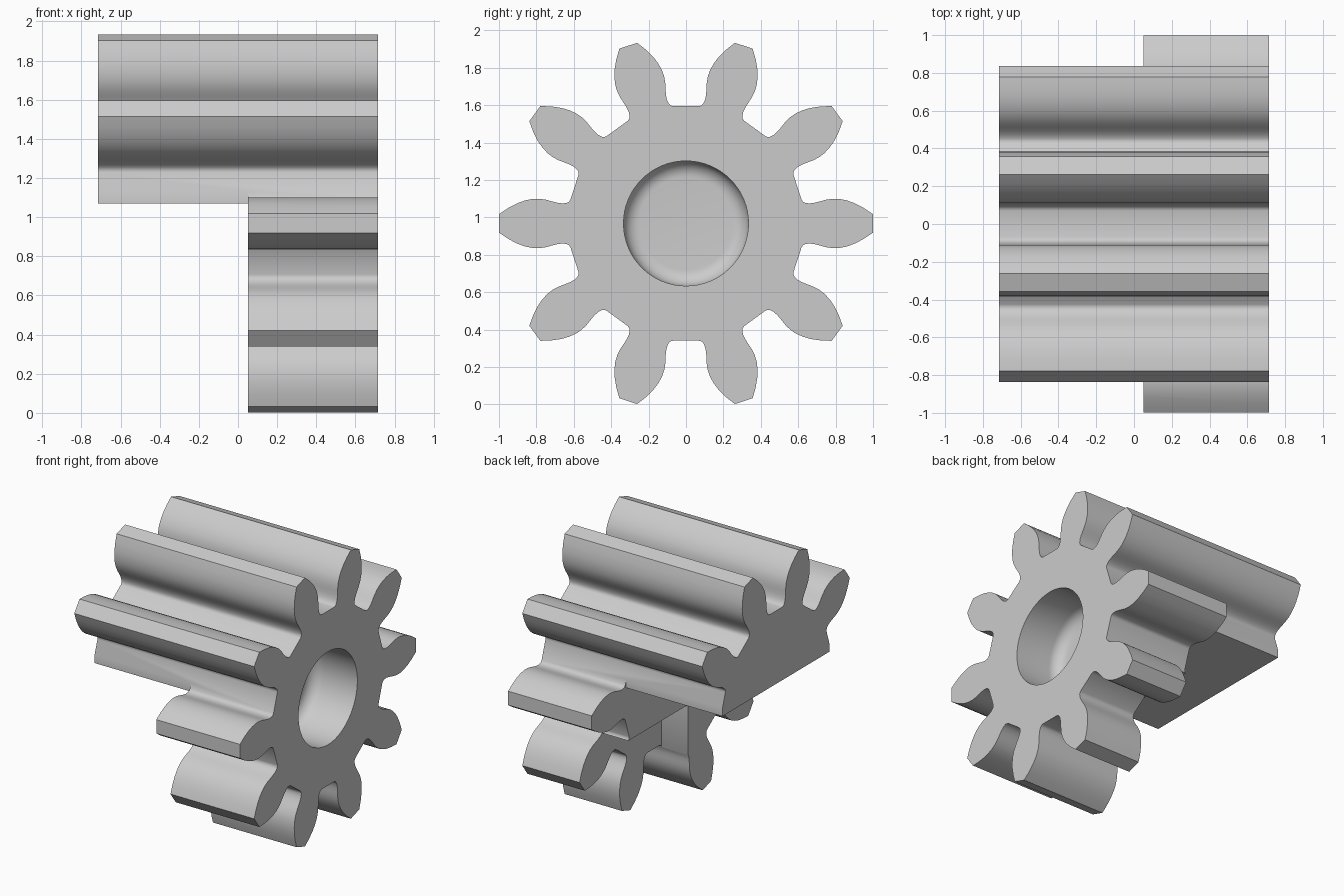
import bpy
import math

AXIS_Z = 0.968       # height of the gear axis
HALF = 0.715         # half the gear length along x
TEETH = 10

if "Cube" in bpy.data.objects:
    bpy.data.objects.remove(bpy.data.objects["Cube"])

steel = bpy.data.materials.new("grey_metal")
steel.use_nodes = True
GREY = (0.6, 0.6, 0.6, 1)
steel.diffuse_color = GREY
steel.node_tree.nodes["Principled BSDF"].inputs["Base Color"].default_value = GREY


def make_object(name, verts, faces):
    mesh = bpy.data.meshes.new(name)
    mesh.from_pydata(verts, [], faces)
    obj = bpy.data.objects.new(name, mesh)
    bpy.context.collection.objects.link(obj)
    mesh.materials.append(steel)
    return obj


def loft(name, rings):
    """Closed solid through rings of equal vertex count, capped at both ends."""
    n = len(rings[0])
    verts = [v for ring in rings for v in ring]
    faces = [list(range(n))[::-1], list(range(len(verts) - n, len(verts)))]
    for r in range(len(rings) - 1):
        for i in range(n):
            j = (i + 1) % n
            faces.append([r * n + i, r * n + j, (r + 1) * n + j, (r + 1) * n + i])
    return make_object(name, verts, faces)


def box(name, lo, hi):
    ring = lambda x: [(x, lo[1], lo[2]), (x, hi[1], lo[2]),
                      (x, hi[1], hi[2]), (x, lo[1], hi[2])]
    return loft(name, [ring(lo[0]), ring(hi[0])])


def cut(target, cutter):
    cutter.hide_render = True
    mod = target.modifiers.new("cut", 'BOOLEAN')
    mod.operation = 'DIFFERENCE'
    mod.solver = 'EXACT'
    mod.object = cutter
    bpy.context.view_layer.objects.active = target
    bpy.ops.object.modifier_apply(modifier=mod.name)
    bpy.data.objects.remove(cutter)


# Half a tooth: (distance from axis, half width), root to tip
flank = [(0.618, 0.127), (0.626, 0.116), (0.638, 0.110), (0.66, 0.107),
         (0.69, 0.111), (0.72, 0.119), (0.75, 0.127), (0.785, 0.132),
         (0.82, 0.131), (0.86, 0.123), (0.90, 0.109), (0.95, 0.083), (0.999, 0.05)]
tooth = [(r, -w) for r, w in flank] + [(r, w) for r, w in reversed(flank)]
outline = []
for k in range(TEETH):
    c, s = math.cos(math.tau * k / TEETH), math.sin(math.tau * k / TEETH)
    outline += [(a * c - b * s, a * s + b * c + AXIS_Z) for a, b in tooth]

# Gear body extruded along x
gear = loft("gear", [[(x, y, z) for y, z in outline] for x in (-HALF, HALF)])

# Lower half stepped away at one end, with the side teeth removed there
STEP = 0.05
cut(gear, box("step_cutter", (-1, -1.2, -0.2), (STEP, 1.2, 1.07)))
for side in (-1, 1):
    y0, y1 = sorted((side * 0.607, side * 1.2))
    cut(gear, box("side_tooth_cutter", (-1, y0, 0.9), (STEP, y1, 1.13)))

# Deeper pocket in the lower back quarter
cut(gear, box("pocket_cutter", (-0.2, -0.095, -0.2), (0.26, 1.2, 0.68)))

# Blind bore with a rounded floor
BORE, FLOOR, FILLET = 0.334, 0.36, 0.085
profile = [(HALF + 0.1, BORE)]
for i in range(9):
    t = math.pi / 2 * i / 8
    profile.append((FLOOR + FILLET * (1 - math.sin(t)),
                    BORE - FILLET * (1 - math.cos(t))))
rings = [[(x, r * math.cos(math.tau * i / 64), r * math.sin(math.tau * i / 64) + AXIS_Z)
          for i in range(64)] for x, r in reversed(profile)]
cut(gear, loft("bore_cutter", rings))

# Smooth tooth flanks, crisp edges
bpy.ops.object.select_all(action='DESELECT')
gear.select_set(True)
bpy.context.view_layer.objects.active = gear
bpy.ops.object.shade_smooth_by_angle(angle=math.radians(32))
